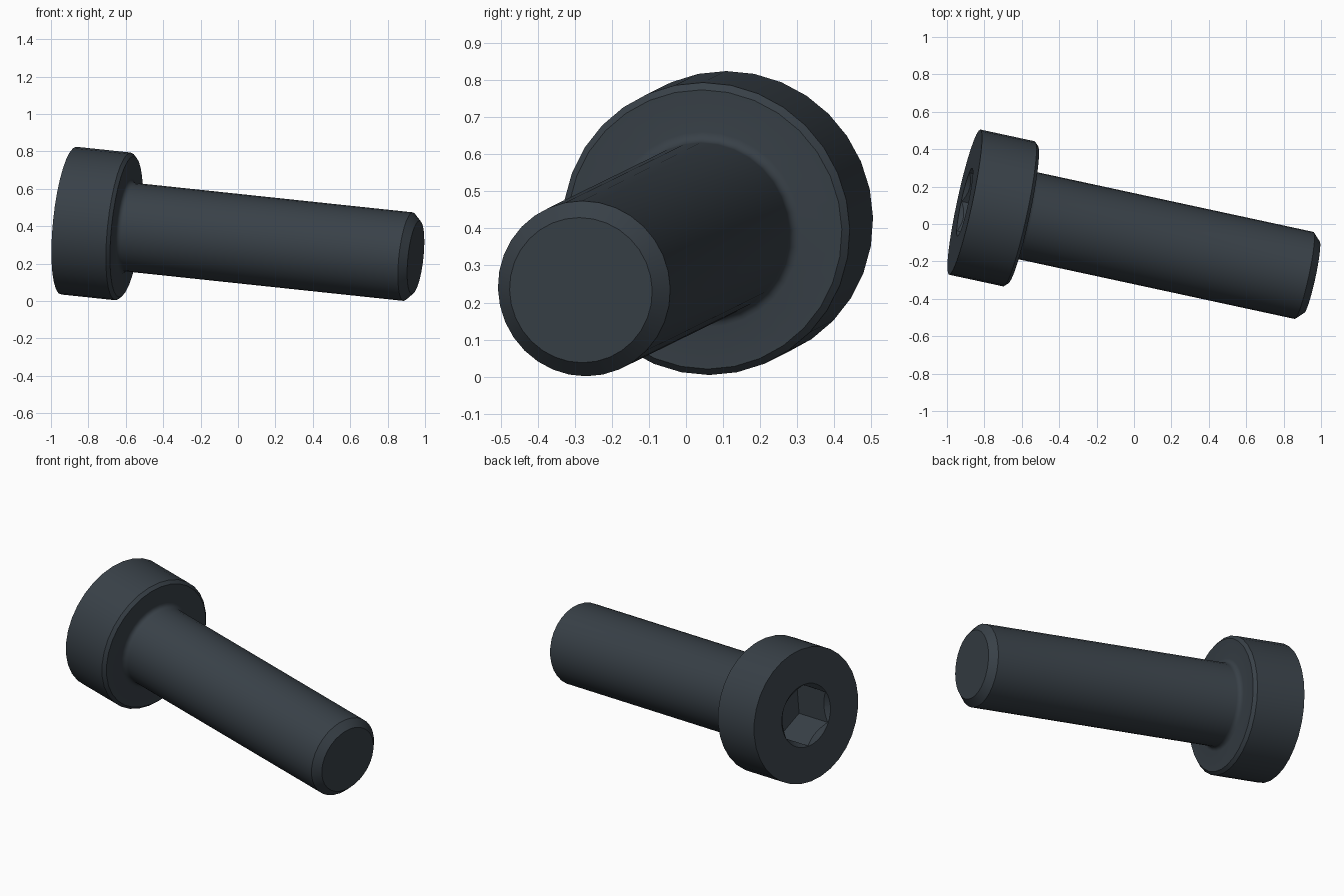
import bpy, bmesh, math
from mathutils import Matrix, Vector

if "Cube" in bpy.data.objects:
    bpy.data.objects.remove(bpy.data.objects["Cube"], do_unlink=True)

# Main dimensions
HEAD_R, HEAD_H, SHANK_R, LENGTH = 0.397, 0.3175, 0.238, 1.908
EDGE, FILLET, TIP = 0.018, 0.027, 0.041
SOCKET_R, SOCKET_DEPTH, FLAT = 0.183, 0.24, 0.159

# Pose: the bolt lies tilted, its local z running from the head to the tip
axis = Vector((0.972, -0.21, -0.103)).normalized()
up = (Vector((0, 0, 1)) - axis * axis.z).normalized()
side = axis.cross(up)
pose = Matrix((up, side, axis)).transposed().to_4x4()
pose.translation = Vector((-0.905, 0.117, 0.43))

steel = bpy.data.materials.new("dark_steel")
colour = (0.040, 0.052, 0.064, 1)
steel.diffuse_color = colour
steel.use_nodes = True
steel.node_tree.nodes["Principled BSDF"].inputs["Base Color"].default_value = colour


def lathe(name, profile, sides):
    """Closed solid turned about local z from (radius, height) pairs."""
    bm = bmesh.new()
    rings = []
    for r, z in profile:
        turn = [2 * math.pi * i / sides for i in range(sides)]
        rings.append([bm.verts.new((r * math.cos(a), r * math.sin(a), z)) for a in turn])
    for low, high in zip(rings, rings[1:]):
        for i in range(sides):
            j = (i + 1) % sides
            bm.faces.new((low[i], low[j], high[j], high[i]))
    bm.faces.new(rings[0][::-1])
    bm.faces.new(rings[-1])
    mesh = bpy.data.meshes.new(name)
    bm.to_mesh(mesh)
    bm.free()
    mesh.materials.append(steel)
    obj = bpy.data.objects.new(name, mesh)
    bpy.context.collection.objects.link(obj)
    obj.matrix_world = pose
    return obj


# Head, under-head fillet, shank and chamfered tip in one profile
profile = [(HEAD_R, 0), (HEAD_R, HEAD_H - EDGE), (HEAD_R - EDGE, HEAD_H)]
for k in range(5):
    a = math.pi / 2 * k / 4
    profile.append((SHANK_R + FILLET * (1 - math.sin(a)),
                    HEAD_H + FILLET * (1 - math.cos(a))))
profile += [(SHANK_R, LENGTH - TIP), (SHANK_R - TIP, LENGTH)]
bolt = lathe("bolt", profile, 32)

# Hexagonal socket and its countersunk mouth
socket = lathe("socket_cutter", [(SOCKET_R, -0.1), (SOCKET_R, SOCKET_DEPTH)], 6)
mouth = lathe("mouth_cutter", [(SOCKET_R + 0.025, -0.02), (FLAT, 0.024)], 32)
for cutter in (socket, mouth):
    cut = bolt.modifiers.new(cutter.name, 'BOOLEAN')
    cut.operation = 'DIFFERENCE'
    cut.solver = 'EXACT'
    cut.object = cutter

# Bake the cuts, then remove the cutters
bpy.context.view_layer.update()
graph = bpy.context.evaluated_depsgraph_get()
baked = bpy.data.meshes.new_from_object(bolt.evaluated_get(graph))
bolt.modifiers.clear()
bolt.data = baked
for cutter in (socket, mouth):
    bpy.data.objects.remove(cutter, do_unlink=True)

# Smooth round surfaces, sharp machined edges
bpy.ops.object.select_all(action='DESELECT')
bolt.select_set(True)
bpy.context.view_layer.objects.active = bolt
bpy.ops.object.shade_smooth_by_angle(angle=math.radians(28))
